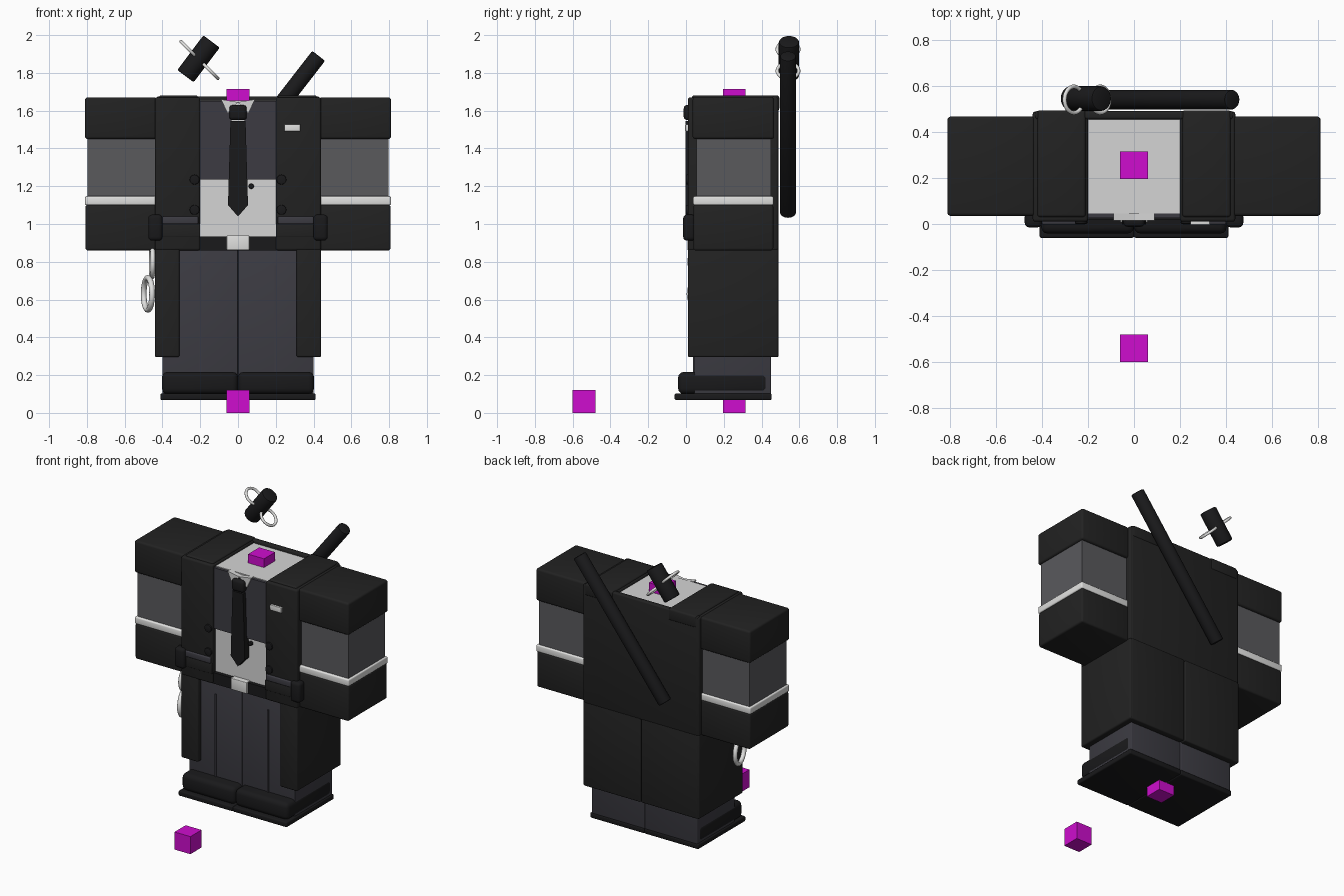
import bpy, bmesh, math
from mathutils import Vector

if "Cube" in bpy.data.objects:
    bpy.data.objects.remove(bpy.data.objects["Cube"])


def material(name, r, g, b):
    m = bpy.data.materials.new(name)
    m.use_nodes = True
    m.diffuse_color = (r, g, b, 1)
    m.node_tree.nodes["Principled BSDF"].inputs["Base Color"].default_value = (r, g, b, 1)
    return m


BLACK = material("coat black", 0.016, 0.016, 0.016)
INK = material("deep black", 0.01, 0.01, 0.011)
CHARCOAL = material("charcoal cloth", 0.045, 0.044, 0.055)
GREY = material("sleeve grey", 0.1, 0.1, 0.108)
SHIRT = material("shirt white", 0.66, 0.66, 0.66)
SILVER = material("silver white", 0.75, 0.75, 0.74)
MAGENTA = material("marker magenta", 0.62, 0.004, 0.62)


def finish(name, bm, mat, smooth=True):
    bmesh.ops.recalc_face_normals(bm, faces=bm.faces)
    mesh = bpy.data.meshes.new(name)
    bm.to_mesh(mesh)
    bm.free()
    mesh.materials.append(mat)
    ob = bpy.data.objects.new(name, mesh)
    bpy.context.collection.objects.link(ob)
    if smooth:
        bpy.ops.object.select_all(action="DESELECT")
        bpy.context.view_layer.objects.active = ob
        ob.select_set(True)
        bpy.ops.object.shade_smooth_by_angle(angle=math.radians(35))
    return ob


def box(name, mat, x, y, z, bevel=0.0):
    """Box from three (low, high) ranges, with optional rounded edges."""
    bm = bmesh.new()
    bmesh.ops.create_cube(bm, size=1)
    for v in bm.verts:
        v.co = [(a + b) / 2 + c * (b - a) for c, (a, b) in zip(v.co, (x, y, z))]
    if bevel:
        bmesh.ops.bevel(bm, geom=bm.edges[:], offset=bevel, segments=3,
                        profile=0.5, affect="EDGES")
    return finish(name, bm, mat, bevel > 0)


def pair(name, mat, x, y, z, bevel=0.0):
    box("left_" + name, mat, x, y, z, bevel)
    box("right_" + name, mat, (-x[1], -x[0]), y, z, bevel)


def rod(name, mat, start, end, radius, bevel=0.008):
    start, end = Vector(start), Vector(end)
    axis = end - start
    bm = bmesh.new()
    bmesh.ops.create_cone(bm, cap_ends=True, segments=24, radius1=radius,
                          radius2=radius, depth=axis.length)
    if bevel:
        rims = [e for e in bm.edges if any(len(f.verts) > 4 for f in e.link_faces)]
        bmesh.ops.bevel(bm, geom=rims, offset=bevel, segments=2, profile=0.5, affect="EDGES")
    ob = finish(name, bm, mat)
    ob.rotation_euler = axis.to_track_quat("Z", "Y").to_euler()
    ob.location = (start + end) / 2


def ring(name, centre, normal, major, minor):
    bpy.ops.mesh.primitive_torus_add(major_radius=major, minor_radius=minor,
                                     major_segments=32, minor_segments=10, location=centre)
    ob = bpy.context.object
    ob.name = name
    ob.rotation_euler = Vector(normal).to_track_quat("Z", "Y").to_euler()
    ob.data.materials.append(SILVER)
    bpy.ops.object.shade_smooth()


def plate(name, mat, outline, front, back):
    """Extrude an (x, z) outline along y."""
    bm = bmesh.new()
    face = bm.faces.new([bm.verts.new((x, front, z)) for x, z in outline])
    out = bmesh.ops.extrude_face_region(bm, geom=[face])
    for v in out["geom"]:
        if isinstance(v, bmesh.types.BMVert):
            v.co.y = back
    return finish(name, bm, mat, False)


# Shirt, vest and belt
box("shirt", SHIRT, (-0.22, 0.22), (0.045, 0.46), (0.87, 1.655))
pair("vest_panel", CHARCOAL, (0.035, 0.205), (0.025, 0.06), (1.235, 1.65))
box("belt", INK, (-0.21, 0.21), (0.02, 0.06), (0.86, 0.935))
box("belt_buckle", SILVER, (-0.06, 0.06), (0.008, 0.05), (0.862, 0.94), 0.004)

# Tie and collar
plate("tie_blade", INK, [(-0.04, 1.545), (0.04, 1.545), (0.053, 1.1), (0, 1.04), (-0.053, 1.1)],
      -0.003, 0.045)
box("tie_knot", INK, (-0.046, 0.046), (-0.012, 0.04), (1.55, 1.63), 0.018)
for side, s in (("left", 1), ("right", -1)):
    plate(side + "_collar", SHIRT, [(0, 1.645), (s * 0.09, 1.66), (s * 0.055, 1.585)], 0.015, 0.045)

# Coat body
pair("coat_body", BLACK, (0.2, 0.44), (0.01, 0.488), (0.86, 1.67), 0.012)
pair("coat_shoulder", BLACK, (0.21, 0.42), (0.03, 0.494), (1.6, 1.68), 0.012)
box("coat_back", BLACK, (-0.43, 0.43), (0.455, 0.49), (0.86, 1.675), 0.01)
pair("pocket_trim", CHARCOAL, (0.21, 0.4), (-0.002, 0.03), (1.0, 1.04), 0.006)
pair("pocket_flap", BLACK, (0.2, 0.4), (0.004, 0.03), (0.93, 1.0), 0.005)
pair("belt_pouch", INK, (0.4, 0.475), (-0.015, 0.05), (0.912, 1.05), 0.02)
box("name_badge", SILVER, (0.245, 0.33), (-0.004, 0.02), (1.49, 1.527), 0.003)
for side, s in (("left", 1), ("right", -1)):
    for level, z in (("upper", 1.235), ("lower", 1.075)):
        rod(f"{side}_{level}_button", INK, (s * 0.23, 0, z), (s * 0.23, 0.03, z), 0.026, 0.004)
rod("small_clip", INK, (0.07, 0.025, 1.2), (0.07, 0.05, 1.2), 0.014, 0.003)

# Coat skirt, split at the back
pair("skirt_side", BLACK, (0.31, 0.44), (0.01, 0.488), (0.295, 0.87), 0.01)
pair("skirt_back", BLACK, (0.002, 0.43), (0.445, 0.49), (0.295, 0.87), 0.008)

# Sleeves
pair("sleeve_cap", BLACK, (0.43, 0.81), (0.035, 0.467), (1.45, 1.67), 0.014)
pair("sleeve_middle", GREY, (0.43, 0.797), (0.055, 0.45), (1.09, 1.47))
pair("sleeve_band", SILVER, (0.43, 0.81), (0.038, 0.463), (1.1, 1.147), 0.008)
pair("sleeve_cuff", BLACK, (0.43, 0.807), (0.04, 0.462), (0.86, 1.103), 0.012)

# Trousers with raised creases
pair("trouser_leg", CHARCOAL, (0.001, 0.4), (0.045, 0.45), (0.1, 0.87), 0.005)
pair("trouser_crease", CHARCOAL, (0.194, 0.204), (0.038, 0.05), (0.21, 0.78))

# Shoes
pair("shoe", INK, (0.0, 0.403), (-0.042, 0.44), (0.1, 0.217), 0.03)
pair("shoe_sole", INK, (0.0, 0.41), (-0.06, 0.453), (0.068, 0.103), 0.008)

# Baton across the back
rod("baton", INK, (0.427, 0.54, 1.89), (-0.22, 0.54, 1.056), 0.043)

# Floating holder with a pair of cuffs
rod("cuff_holder", INK, (-0.278, 0.545, 1.783), (-0.14, 0.545, 1.966), 0.054)
for side, s in (("inner", 1), ("outer", -1)):
    ring(side + "_cuff", (-0.204 + s * 0.057, 0.54, 1.868 - s * 0.057), (0.7, 0, 0.7), 0.057, 0.009)

# Cuffs hanging at the right hip
ring("hanging_cuff_lower", (-0.477, 0.1, 0.63), (1, 0.27, 0), 0.085, 0.015)
ring("hanging_cuff_upper", (-0.455, 0.1, 0.8), (1, 0.05, 0), 0.08, 0.013)

# Marker cubes
for name, y, z in (("top", 0.255, 1.595), ("bottom", 0.255, 0), ("front", -0.54, 0)):
    box(name + "_marker", MAGENTA, (-0.06, 0.06), (y - 0.06, y + 0.06), (z, z + 0.12))
